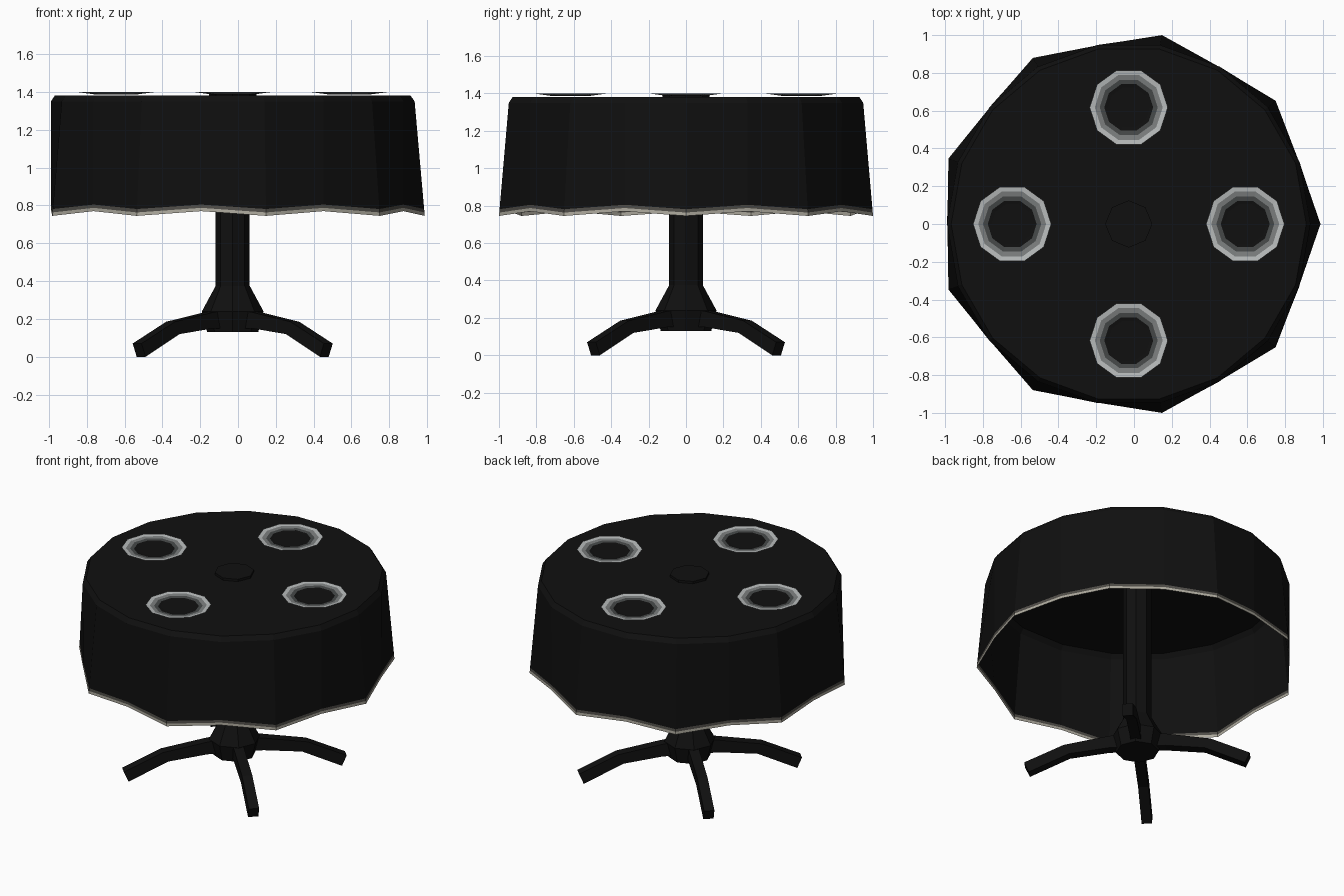
import bpy, bmesh
from math import cos, sin, pi, radians
from mathutils import Matrix, Vector

if "Cube" in bpy.data.objects:
    bpy.data.objects.remove(bpy.data.objects["Cube"])

CX = -0.028  # pedestal axis


def material(name, rgb):
    m = bpy.data.materials.new(name)
    m.diffuse_color = (*rgb, 1)
    m.use_nodes = True
    m.node_tree.nodes["Principled BSDF"].inputs["Base Color"].default_value = m.diffuse_color
    return m


BLACK = material("black", (0.005, 0.005, 0.005))
DARK = material("dark_grey", (0.06, 0.065, 0.065))
MID = material("mid_grey", (0.2, 0.21, 0.21))
PALE = material("pale_grey", (0.48, 0.5, 0.5))
CREAM = material("cream", (0.42, 0.4, 0.34))
TAUPE = material("taupe", (0.08, 0.075, 0.065))


def finish(name, bm, mats, location=(CX, 0, 0)):
    me = bpy.data.meshes.new(name)
    bm.normal_update()
    bm.to_mesh(me)
    bm.free()
    for m in mats:
        me.materials.append(m)
    ob = bpy.data.objects.new(name, me)
    ob.location = location
    bpy.context.collection.objects.link(ob)
    return ob


def lathe(name, rings, sides, mats, bands=(), cap_first=True, cap_last=True, location=(CX, 0, 0)):
    """Join rings (r_even, z_even, r_odd, z_odd) or (r, z), bottom to top."""
    bm = bmesh.new()
    loops = []
    for ring in rings:
        ring = ring if len(ring) == 4 else ring * 2
        loop = []
        for i in range(sides):
            r, z = ring[:2] if i % 2 == 0 else ring[2:]
            a = 2 * pi * i / sides
            loop.append(bm.verts.new((r * cos(a), r * sin(a), z)))
        loops.append(loop)
    for k, (lo, hi) in enumerate(zip(loops, loops[1:])):
        for i in range(sides):
            j = (i + 1) % sides
            f = bm.faces.new((lo[i], lo[j], hi[j], hi[i]))
            f.material_index = bands[k] if k < len(bands) else 0
    if cap_first:
        bm.faces.new(loops[0][::-1])
    if cap_last:
        bm.faces.new(loops[-1])
    return finish(name, bm, mats, location)


# Tablecloth: wavy hem, pale border fading upward, open underneath
def hem(t):
    return (1.0155 + (0.962 - 1.0155) * t, 0.745 + (1.35 - 0.745) * t,
            0.96 + 0.002 * t, 0.77 + (1.35 - 0.77) * t)


lathe("tablecloth", [hem(0), hem(0.03), hem(0.06), hem(1), (0.94, 1.382)], 18,
      [BLACK, CREAM, TAUPE], bands=(1, 2), cap_first=False)

# Pedestal column with flared foot, and the small disc on top
lathe("pedestal", [(0.135, 0.13), (0.163, 0.24), (0.09, 0.375), (0.09, 1.38)], 8, [BLACK])
lathe("centre_disc", [(0.125, 1.38), (0.125, 1.398)], 8, [BLACK], cap_first=False)

# Four plates with pale rims fading to a dark centre
for i in range(4):
    a = i * pi / 2
    rings = [(0.11 + 0.097 * t, 1.387 + 0.013 * t) for t in (1, 0.72, 0.45, 0.2, 0)]
    lathe(f"plate_{i + 1}", rings, 10, [BLACK, PALE, MID, DARK], bands=(1, 2, 3),
          cap_first=False, location=(CX + 0.617 * cos(a), 0.617 * sin(a), 0))

# Four bent legs on the diagonals
PROFILE = [((0.10, 0.15), (0.10, 0.245)), ((0.18, 0.15), (0.18, 0.235)),
           ((0.43, 0.12), (0.465, 0.185)), ((0.685, 0.0), (0.715, 0.07))]
HALF = 0.033
for n in range(4):
    bm = bmesh.new()
    sections = []
    for (xb, zb), (xt, zt) in PROFILE:
        sections.append([bm.verts.new(p) for p in (
            (xb, -HALF, zb), (xb, HALF, zb), (xt, HALF, zt), (xt, -HALF, zt))])
    for s, t in zip(sections, sections[1:]):
        for i in range(4):
            j = (i + 1) % 4
            bm.faces.new((s[i], s[j], t[j], t[i]))
    bm.faces.new(sections[0])
    bm.faces.new(sections[-1])
    bmesh.ops.recalc_face_normals(bm, faces=bm.faces)
    bm.transform(Matrix.Rotation(radians(45 + 90 * n), 4, 'Z'))
    finish(f"leg_{n + 1}", bm, [BLACK])
